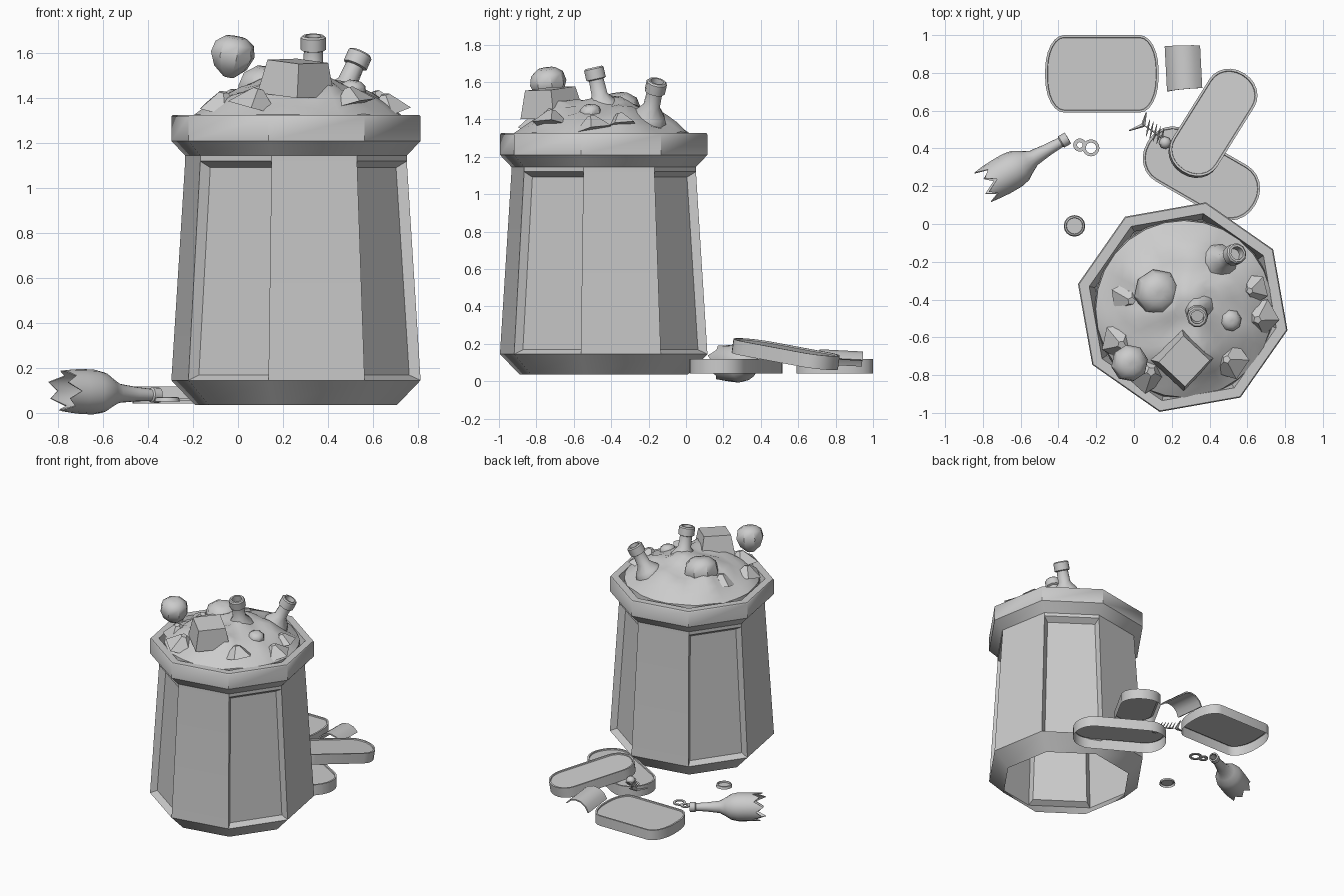
import bpy, bmesh, math
from math import sin, cos, pi, radians
from mathutils import Vector, Matrix, noise

if "Cube" in bpy.data.objects:
    bpy.data.objects.remove(bpy.data.objects["Cube"])

grey = bpy.data.materials.new("plain_grey")
grey.diffuse_color = (0.6, 0.6, 0.6, 1)
grey.use_nodes = True
grey.node_tree.nodes["Principled BSDF"].inputs["Base Color"].default_value = grey.diffuse_color


def finish(name, bm, matrix=None, angle=40, flip_fix=True):
    if flip_fix:
        bmesh.ops.recalc_face_normals(bm, faces=bm.faces)
    if matrix:
        bmesh.ops.transform(bm, matrix=matrix, verts=bm.verts)
    me = bpy.data.meshes.new(name)
    bm.to_mesh(me)
    bm.free()
    me.materials.append(grey)
    ob = bpy.data.objects.new(name, me)
    bpy.context.collection.objects.link(ob)
    bpy.context.view_layer.objects.active = ob
    ob.select_set(True)
    bpy.ops.object.shade_smooth_by_angle(angle=radians(angle))
    ob.select_set(False)
    return ob


def loft(bm, rings, cap_end=False):
    """Skin closed rings of points; returns faces per band."""
    loops = [[bm.verts.new(p) for p in r] for r in rings]
    bands = []
    for a, b in zip(loops, loops[1:]):
        n = len(a)
        bands.append([bm.faces.new((a[i], a[(i + 1) % n], b[(i + 1) % n], b[i])) for i in range(n)])
    if cap_end:
        bm.faces.new(loops[-1])
    return bands


def ring(r, z, n, off=0.0):
    return [(r * cos(off + 2 * pi * i / n), r * sin(off + 2 * pi * i / n), z) for i in range(n)]


def place(loc, yaw=0, pitch=0, roll=0):
    return (Matrix.Translation(loc) @ Matrix.Rotation(radians(yaw), 4, 'Z')
            @ Matrix.Rotation(radians(pitch), 4, 'Y') @ Matrix.Rotation(radians(roll), 4, 'X'))


def along(base, tip):
    """Matrix putting local z along base -> tip."""
    d = Vector(tip) - Vector(base)
    return Matrix.Translation(base) @ d.to_track_quat('Z', 'Y').to_matrix().to_4x4()


# Octagonal bin: open bottom, chamfered foot, flared rim, four sunk panels
BIN = (0.258, -0.44, 0)
profile = [(0.46, 0.035), (0.568, 0.145), (0.505, 1.12), (0.505, 1.145), (0.568, 1.21),
           (0.568, 1.318), (0.562, 1.326), (0.507, 1.326), (0.475, 1.2)]
bm = bmesh.new()
bands = loft(bm, [ring(r, z, 8, radians(32.55)) for r, z in profile])
bm.normal_update()
bmesh.ops.inset_individual(bm, faces=bands[1][::2], thickness=0.037, depth=-0.042)
finish("bin", bm, Matrix.Translation(BIN), flip_fix=False)

# Lumpy rubbish heap
bm = bmesh.new()
rings = []
for k in range(9):
    t = 1.0 - k / 9
    pts = []
    for x, y, _ in ring(0.468 * t, 0, 28):
        lump = noise.noise(Vector((x * 6, y * 6, 3.1))) * 0.055 + noise.noise(Vector((x * 13, y * 13, 8))) * 0.02
        pts.append((x, y, 1.325 + 0.185 * (1 - t * t) + lump * min(1, (1 - t) * 4 + 0.3)))
    rings.append(pts)
loft(bm, [ring(0.475, 1.25, 28)] + rings, True)
finish("rubbish_heap", bm, Matrix.Translation((0.265, -0.45, 0)), flip_fix=False)

# Pointed scraps around the edge of the heap
for x, y, z, s in [(-0.07, -0.63, 1.39, 0.07), (0.08, -0.78, 1.4, 0.08), (0.66, -0.5, 1.38, 0.07),
                   (0.5, -0.72, 1.41, 0.07), (-0.02, -0.4, 1.4, 0.07), (0.62, -0.35, 1.4, 0.06)]:
    bm = bmesh.new()
    bmesh.ops.create_cone(bm, segments=5, radius1=s * 1.5, radius2=s * 0.3, depth=s * 1.1, cap_ends=True)
    finish("scrap", bm, place((x, y, z), x * 400, 12, 9))

# Round fruits: one hovering, two half buried
for loc, r in [((-0.025, -0.735, 1.585), 0.1), ((0.12, -0.36, 1.425), 0.125), ((0.51, -0.51, 1.425), 0.06)]:
    bm = bmesh.new()
    loft(bm, [ring(r * a, r * b, 8, 0.2) for a, b in
              [(0.25, -0.92), (0.75, -0.5), (1, 0.1), (0.88, 0.6), (0.5, 0.88), (0.15, 0.9)]], True)
    bm.faces.new([v for v in bm.verts if v.is_boundary][::-1])
    finish("fruit", bm, place(loc, 0, 10, 8))

# Tapered carton
bm = bmesh.new()
loft(bm, [ring(0.172, -0.075, 4), ring(0.135, 0.075, 4)], True)
finish("carton", bm, place((0.262, -0.72, 1.49), 2, 3, 5), 20)

# Bottle necks poking out of the heap
NECK = [(0.1, -0.1), (0.1, -0.01), (0.085, 0.03), (0.045, 0.08), (0.042, 0.16), (0.056, 0.165),
        (0.056, 0.22), (0.048, 0.228), (0.036, 0.228), (0.034, 0.18)]
for base, tip in [((0.335, -0.445, 1.455), (0.335, -0.495, 1.68)), ((0.455, -0.2, 1.4), (0.545, -0.155, 1.6))]:
    bm = bmesh.new()
    loft(bm, [ring(r, z, 10) for r, z in NECK], True)
    finish("bottle_neck", bm, along(base, tip), flip_fix=False)


# Sardine tins: open below, thin raised lip around a sunk lid
def tin(name, length, width, rx, ry, height, matrix):
    def outline(inset, z):
        pts = []
        for k in range(4):
            sx, sy = ((1, 1), (-1, 1), (-1, -1), (1, -1))[k]
            for j in range(7):
                a = pi / 2 * (k + j / 6)
                pts.append((sx * (length / 2 - rx) + (rx - inset) * cos(a),
                            sy * (width / 2 - ry) + (ry - inset) * sin(a), z))
        return pts
    b = bmesh.new()
    h = height / 2
    loft(b, [outline(0, -h), outline(0, h), outline(0.012, h), outline(0.014, h - 0.008)], True)
    finish(name, b, matrix, flip_fix=False)


tin("flat_tin", 0.6, 0.41, 0.1, 0.18, 0.075, place((-0.17, 0.795, 0.08)))
tin("lower_tin", 0.66, 0.315, 0.14, 0.15, 0.08, place((0.357, 0.268, 0.08), -30))
tin("leaning_tin", 0.62, 0.28, 0.125, 0.135, 0.075, place((0.418, 0.533, 0.145), 58, 9))

# Bent metal shard: thick curved strip
bm = bmesh.new()
for s in range(6):
    a = radians(165 - s * 26)
    for r in (0.105, 0.095):
        for y in (-0.12, 0.12):
            bm.verts.new((r * cos(a), y * (1 - 0.06 * s / 5), r * sin(a)))
bm.verts.ensure_lookup_table()
v = bm.verts
for s in range(5):
    a, b = 4 * s, 4 * s + 4
    for p, q in ((0, 1), (1, 3), (3, 2), (2, 0)):
        bm.faces.new((v[a + p], v[a + q], v[b + q], v[b + p]))
for e in (0, 20):
    bm.faces.new((v[e], v[e + 1], v[e + 3], v[e + 2]))
finish("bent_shard", bm, place((0.27, 0.825, 0.06), 3, 0, -3))

# Broken bottle lying down, with a jagged end and inner wall
bm = bmesh.new()
N = 16
prof = [(0.024, 0), (0.034, 0.002), (0.034, 0.04), (0.027, 0.046), (0.032, 0.12), (0.043, 0.21),
        (0.065, 0.25), (0.09, 0.29), (0.1, 0.34), (0.1, 0.41)]
jag = [(x, y, 0.48 + 0.045 * (1 if i % 2 else -1) * (0.6 + 0.4 * sin(i * 2.1)))
       for i, (x, y, _) in enumerate(ring(0.097, 0, N))]
inner = [(x * 0.94, y * 0.94, z) for x, y, z in jag]
loft(bm, [ring(r, z, N) for r, z in prof] + [jag, inner, ring(0.092, 0.35, N), ring(0.03, 0.23, N), ring(0.022, 0, N)])
finish("broken_bottle", bm, along((-0.35, 0.455, 0.078), (-0.79, 0.2, 0.1)))

# Bottle cap
bm = bmesh.new()
loft(bm, [ring(0.057, 0.05, 16), ring(0.052, 0.068, 16), ring(0.044, 0.07, 16), ring(0.042, 0.058, 16)], True)
finish("bottle_cap", bm, Matrix.Translation((-0.315, -0.01, 0)), flip_fix=False)

# Pull tab: two joined flat rings
for name, x, r_out, r_in in (("pull_tab_loop", -0.228, 0.045, 0.028), ("pull_tab_nose", -0.287, 0.035, 0.015)):
    bm = bmesh.new()
    rs = [ring(r_out, 0, 16), ring(r_out, 0.008, 16), ring(r_in, 0.008, 16), ring(r_in, 0, 16)]
    loft(bm, rs + [rs[0]])
    bmesh.ops.remove_doubles(bm, verts=bm.verts, dist=1e-5)
    finish(name, bm, Matrix.Translation((x, 0.41 - 0.25 * (x + 0.255), 0.055)))


# Fish skeleton: spine, ribs, tail and head
def spike(name, a, b, r):
    m = bmesh.new()
    d = (Vector(b) - Vector(a)).length
    loft(m, [ring(r, 0, 5), ring(r * 0.3, d, 5)], True)
    finish(name, m, along(a, b))


head, tail = Vector((0.16, 0.45, 0.13)), Vector((0.05, 0.525, 0.13))
spike("spine", head, tail, 0.007)
for i in range(5):
    p = head.lerp(tail, 0.1 + 0.17 * i)
    for s in (1, -1):
        spike("rib", p, p + Vector((0.01 - 0.02 * (s < 0), 0.045 * s, 0.02)), 0.006)
spike("tail_fin", tail, tail + Vector((0.015, 0.065, 0.03)), 0.012)
spike("tail_fin", tail, tail + Vector((-0.075, -0.03, 0.02)), 0.012)
bm = bmesh.new()
bmesh.ops.create_uvsphere(bm, u_segments=8, v_segments=5, radius=0.035)
finish("fish_head", bm, place((0.165, 0.43, 0.13), -40))
